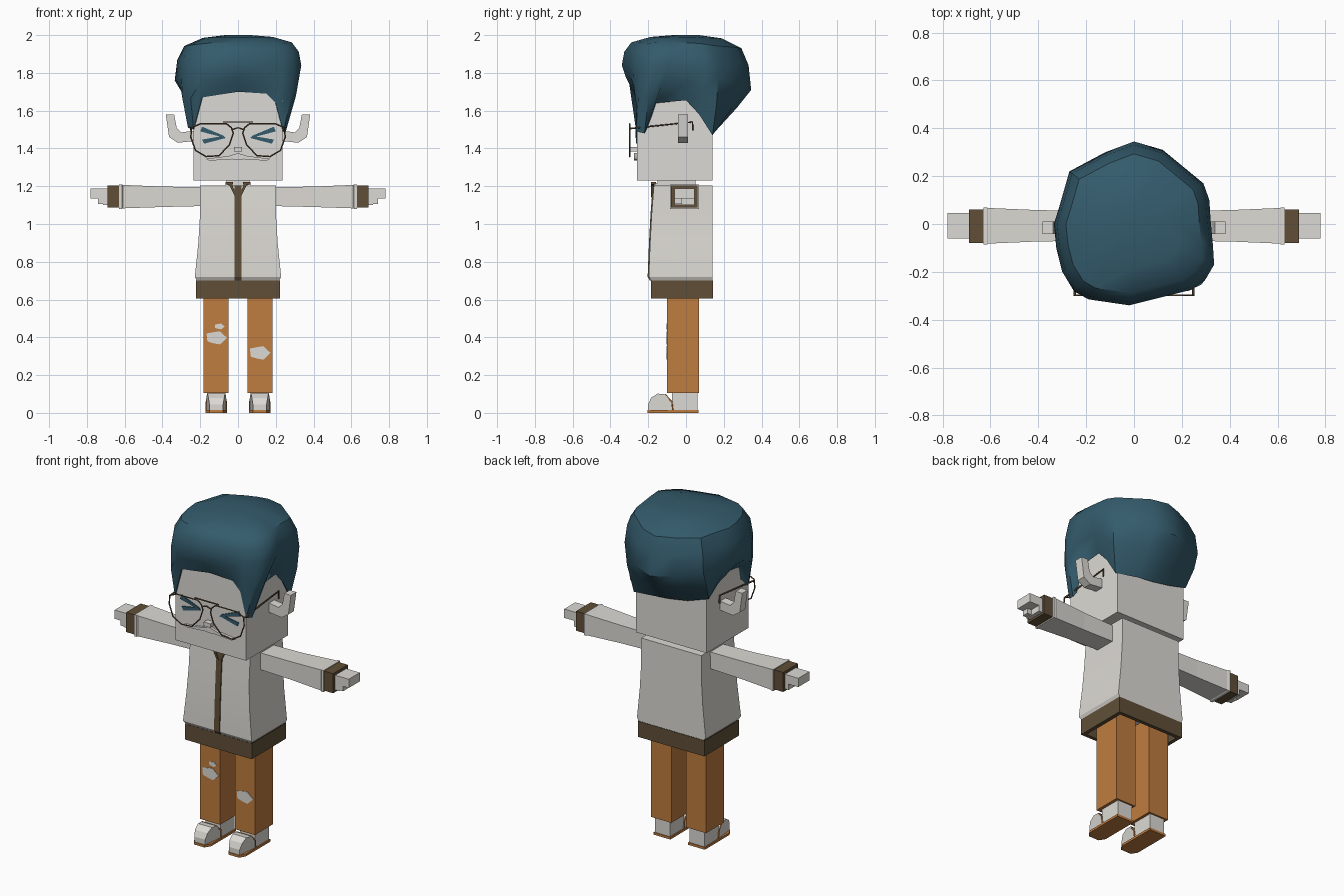
import bpy, bmesh, math
from mathutils import Vector

if "Cube" in bpy.data.objects:
    bpy.data.objects.remove(bpy.data.objects["Cube"])


def material(name, rgb):
    m = bpy.data.materials.new(name)
    m.use_nodes = True
    m.diffuse_color = (*rgb, 1)
    m.node_tree.nodes["Principled BSDF"].inputs["Base Color"].default_value = (*rgb, 1)
    return m


GREY = material("warm light grey", (.72, .70, .66))
BLUE = material("hair blue", (.034, .105, .15))
BROWN = material("dark brown", (.115, .078, .038))
ORANGE = material("trouser orange", (.52, .2, .05))


def build(name, verts, faces, mat, smooth=None):
    """Make an object with consistent outward normals."""
    bm = bmesh.new()
    vs = [bm.verts.new(v) for v in verts]
    for f in faces:
        bm.faces.new([vs[i] for i in f])
    bmesh.ops.recalc_face_normals(bm, faces=bm.faces)
    mesh = bpy.data.meshes.new(name)
    bm.to_mesh(mesh)
    bm.free()
    mesh.materials.append(mat)
    ob = bpy.data.objects.new(name, mesh)
    bpy.context.collection.objects.link(ob)
    if smooth:
        bpy.ops.object.select_all(action="DESELECT")
        ob.select_set(True)
        bpy.context.view_layer.objects.active = ob
        bpy.ops.object.shade_smooth_by_angle(angle=math.radians(smooth))
    return ob


def loft(name, rings, mat, caps=True, smooth=None):
    """Skin a list of equal closed rings."""
    n = len(rings[0])
    verts = [p for ring in rings for p in ring]
    faces = [(r * n + i, r * n + (i + 1) % n, (r + 1) * n + (i + 1) % n, (r + 1) * n + i)
             for r in range(len(rings) - 1) for i in range(n)]
    if caps:
        faces += [list(range(n)), list(range(len(verts) - n, len(verts)))]
    return build(name, verts, faces, mat, smooth)


def rect(x0, x1, y0, y1, z):
    return [(x0, y0, z), (x1, y0, z), (x1, y1, z), (x0, y1, z)]


def box(name, x0, x1, y0, y1, z0, z1, mat):
    return loft(name, [rect(x0, x1, y0, y1, z0), rect(x0, x1, y0, y1, z1)], mat)


def side_rect(s, x, y0, y1, z0, z1):
    return [(s * x, y0, z0), (s * x, y1, z0), (s * x, y1, z1), (s * x, y0, z1)]


def plate(name, outline, y0, y1, mat, s=1):
    """Extrude a front outline (x, z) through depth."""
    return loft(name, [[(s * x, y, z) for x, z in outline] for y in (y0, y1)], mat)


def wire(name, points, radius, mat, closed=False):
    curve = bpy.data.curves.new(name, "CURVE")
    curve.dimensions = "3D"
    curve.bevel_depth = radius
    curve.bevel_resolution = 1
    spline = curve.splines.new("POLY")
    spline.points.add(len(points) - 1)
    for p, co in zip(spline.points, points):
        p.co = (*co, 1)
    spline.use_cyclic_u = closed
    curve.materials.append(mat)
    ob = bpy.data.objects.new(name, curve)
    bpy.context.collection.objects.link(ob)
    return ob


# Head, neck, nose
box("head", -.235, .235, -.26, .14, 1.23, 1.76, GREY)
box("neck", -.06, .06, -.15, .05, 1.19, 1.24, GREY)
box("nose", -.022, .022, -.295, -.255, 1.385, 1.408, GREY)

# Hair: each column is the hem point and the widest point, in hundredths
columns = [
    (0, -27, 170, -2, -34, 184), (15, -26.5, 169, 14, -30, 184),
    (20, -26.5, 164, 24, -27.5, 183), (24, -26.5, 149, 30, -23, 182),
    (25, -22, 148, 33.5, -17, 184), (25, -16, 164, 33, -9, 184),
    (25, 0, 165.5, 32, 2, 183), (25, 7, 158, 31.5, 10, 181),
    (25, 14, 147, 29, 17, 177), (10, 15.5, 149, 12, 31, 173),
    (0, 15.5, 150, 0, 34.5, 171), (-12, 15.5, 152, -12, 30, 172),
    (-25, 14, 156, -27, 22, 175), (-25, 5, 162, -31, 8, 176),
    (-25, -6, 165.5, -33.5, 0, 176), (-25, -17, 164, -32.5, -10, 176),
    (-26.5, -21, 151, -30, -20, 178), (-23.5, -26.5, 150, -25, -28, 180),
    (-19, -26.5, 167, -19, -31.5, 182)]
hem = [Vector(c[:3]) / 100 for c in columns]
wide = [Vector(c[3:]) / 100 for c in columns]
rings = [[(p.x * .9, p.y * .9, p.z + .04) for p in hem], hem,
         [h.lerp(w, .55) + Vector((w.x, w.y, 0)) * .03 for h, w in zip(hem, wide)], wide]
for scale, rise in ((.96, .45), (.85, .76), (.55, .94), (.2, 1)):
    rings.append([(w.x * scale, w.y * scale, w.z + (2 - w.z) * rise) for w in wide])
loft("hair", rings, BLUE, smooth=38)

# Face details and glasses, mirrored
lens = [(.035, 1.51), (.06, 1.53), (.2, 1.53), (.245, 1.51), (.25, 1.46), (.225, 1.39),
        (.17, 1.357), (.1, 1.362), (.045, 1.42), (.025, 1.48)]
ear = [(.225, 1.44), (.32, 1.43), (.365, 1.46), (.382, 1.58), (.338, 1.58),
       (.325, 1.51), (.3, 1.485), (.225, 1.495)]
for s, side in ((1, "left"), (-1, "right")):
    plate(side + "_ear", ear, -.042, .01, GREY, s)
    plate(side + "_eye_upper", [(.065, 1.455), (.2, 1.49), (.19, 1.515), (.075, 1.467)],
          -.267, -.259, BLUE, s)
    plate(side + "_eye_lower", [(.065, 1.455), (.18, 1.425), (.19, 1.447), (.075, 1.467)],
          -.266, -.259, BLUE, s)
    plate(side + "_moustache", [(0, 1.375), (.05, 1.36), (.17, 1.345), (.15, 1.335),
                                (.03, 1.343), (0, 1.34)], -.275, -.259, GREY, s)
    wire(side + "_lens_frame", [(s * x, -.298, z) for x, z in lens], .004, BROWN, True)
    wire(side + "_temple", [(s * .248, -.298, 1.505), (s * .248, .035, 1.54),
                            (s * .248, .035, 1.495)], .005, BROWN)
wire("glasses_bridge", [(-.08, -.298, 1.54), (.08, -.298, 1.54)], .004, BROWN)
wire("glasses_lower_bridge", [(-.03, -.298, 1.5), (0, -.298, 1.51), (.03, -.298, 1.5)],
     .004, BROWN)

# Jacket body: half width and front depth by height
body = [(1.205, .2, -.17), (1.05, .201, -.182), (.9, .21, -.19), (.725, .228, -.197),
        (.72, .228, -.197), (.7, .218, -.185)]
loft("jacket_body", [rect(-w, w, f, .14, z) for z, w, f in body], GREY, smooth=20)
loft("jacket_zip", [rect(-.018, .018, f - .006, f + .01, z) for z, w, f in body], BROWN)
loft("jacket_hem", [rect(-.222, .222, -.186, .142, .7), rect(-.222, .222, -.186, .142, .605),
                    rect(-.2, .2, -.165, .12, .605), rect(-.2, .2, -.165, .12, .7)],
     BROWN, caps=False)

# Collar, arms, legs and shoes, mirrored
toe = [(-.2, .012, .036), (-.2, .045, .036), (-.185, .08, .042), (-.15, .102, .046),
       (-.11, .098, .05), (-.08, .07, .052), (-.06, .012, .052)]
for s, side in ((1, "left"), (-1, "right")):
    plate(side + "_collar_edge", [(0, 1.14), (.014, 1.14), (.045, 1.205), (.065, 1.21),
                                  (.065, 1.222), (.025, 1.222), (.03, 1.205)],
          -.184, -.16, BROWN, s)
    box(side + "_collar_rim", s * .05, s * .065, -.17, .05, 1.2, 1.216, GREY)

    loft(side + "_sleeve", [side_rect(s, *r) for r in (
        (.19, -.07, .055, 1.095, 1.195), (.4, -.073, .058, 1.09, 1.198),
        (.61, -.082, .067, 1.083, 1.207), (.615, -.086, .07, 1.08, 1.21),
        (.63, -.086, .07, 1.08, 1.21))], GREY)
    box(side + "_cuff", s * .625, s * .69, -.08, .06, 1.087, 1.205, BROWN)
    box(side + "_hand", s * .68, s * .78, -.06, .045, 1.135, 1.188, GREY)
    box(side + "_palm", s * .68, s * .715, -.06, .045, 1.1, 1.14, GREY)
    box(side + "_thumb", s * .68, s * .742, -.06, -.02, 1.105, 1.14, GREY)

    box(side + "_trouser_leg", s * .049, s * .183, -.1, .07, .105, .7, ORANGE)

    mid = s * .115
    box(side + "_shoe_heel", mid - .05, mid + .05, -.075, .06, .012, .107, GREY)
    loft(side + "_shoe_toe", [[(mid + k * w, y, z) for y, z, w in toe] for k in (-1, 1)], GREY)
    plan = [(-.056, .065), (-.056, -.17), (-.035, -.205), (.035, -.205), (.056, -.17), (.056, .065)]
    loft(side + "_shoe_sole", [[(mid + x, y, z) for x, y in plan] for z in (0, .014)], ORANGE)
    wire(side + "_shoe_trim", [(mid + x, y, z) for x, y, z in (
        (-.052, -.07, .014), (-.052, -.075, .06), (-.046, -.11, .097), (.046, -.11, .097),
        (.052, -.075, .06), (.052, -.07, .014))], .004, ORANGE)


# Torn knee patches on the trouser fronts
def tear(name, x, z, w, h):
    wobble = (1, .8, 1.05, .9, 1.1, .85, 1, .9, 1.1, .85)
    outline = [(x + w * k * math.cos(math.tau * i / 10), z + h * k * math.sin(math.tau * i / 10))
               for i, k in enumerate(wobble)]
    plate(name, outline, -.103, -.097, GREY)


tear("right_knee_tear", -.115, .398, .058, .034)
tear("right_small_tear", -.098, .458, .028, .015)
tear("left_knee_tear", .115, .318, .058, .035)
